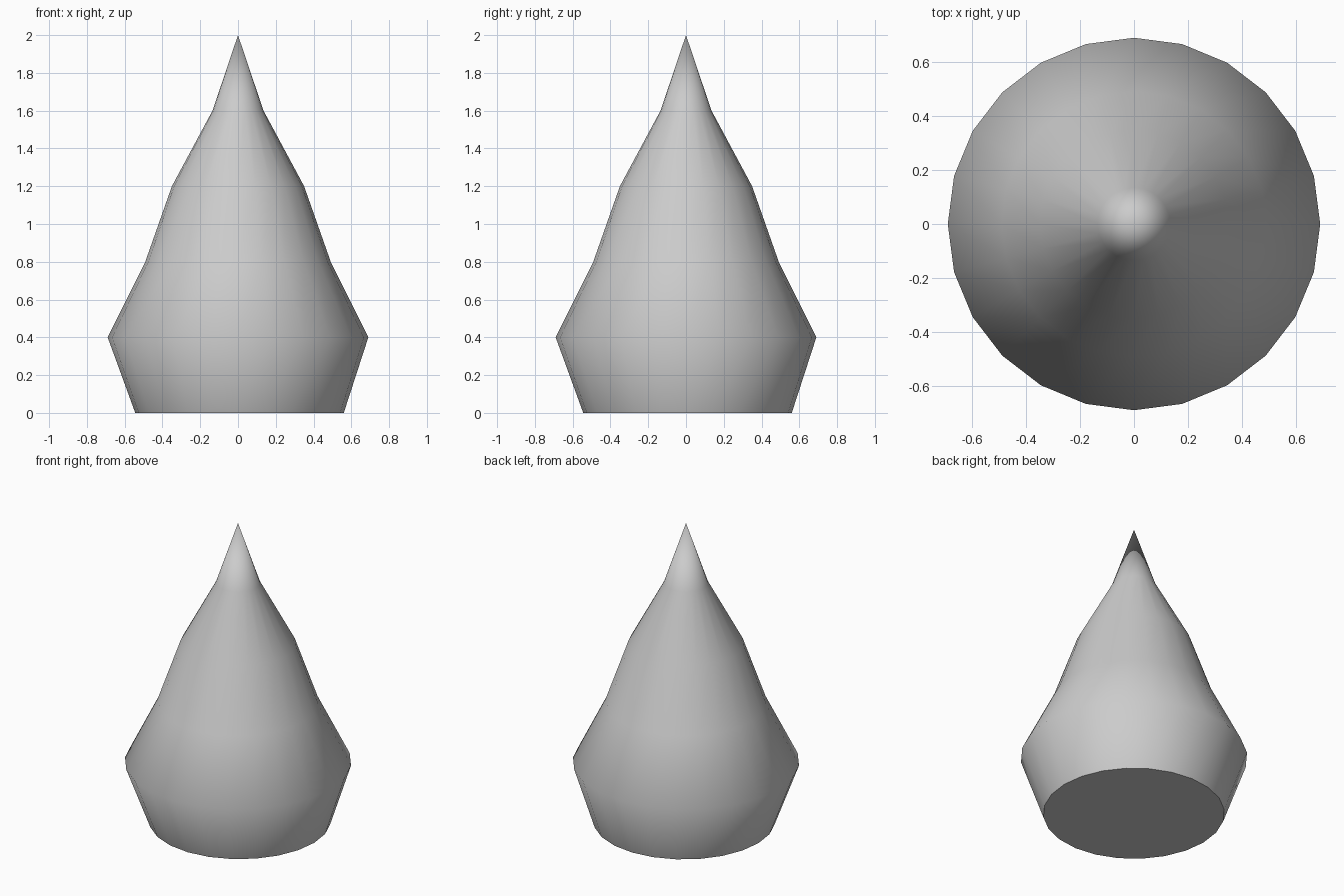
import bpy, bmesh, math

if "Cube" in bpy.data.objects:
    bpy.data.objects.remove(bpy.data.objects["Cube"])

SIDES = 24
# Profile rings: radius, height, sideways offset (the foot sits slightly off centre)
RINGS = [(0.552, 0.0, 0.008), (0.69, 0.4, 0), (0.491, 0.8, 0), (0.35, 1.2, 0), (0.135, 1.6, 0)]

bm = bmesh.new()


def ring(r, z, off):
    return [bm.verts.new((off + r * math.cos(2 * math.pi * i / SIDES),
                          off + r * math.sin(2 * math.pi * i / SIDES), z))
            for i in range(SIDES)]


loops = [ring(*p) for p in RINGS]
tip = bm.verts.new((0, 0, 2))

# Flat underside
bm.faces.new(loops[0][::-1])
# Side bands and pointed tip
for i in range(SIDES):
    j = (i + 1) % SIDES
    for a, b in zip(loops, loops[1:]):
        bm.faces.new((a[i], a[j], b[j], b[i]))
    bm.faces.new((loops[-1][i], loops[-1][j], tip))

mesh = bpy.data.meshes.new("pointed_drop")
bm.to_mesh(mesh)
bm.free()
drop = bpy.data.objects.new("pointed_drop", mesh)
bpy.context.collection.objects.link(drop)

# Smooth sides, sharp rim around the underside
bpy.context.view_layer.objects.active = drop
drop.select_set(True)
bpy.ops.object.shade_smooth_by_angle(angle=math.radians(60))
